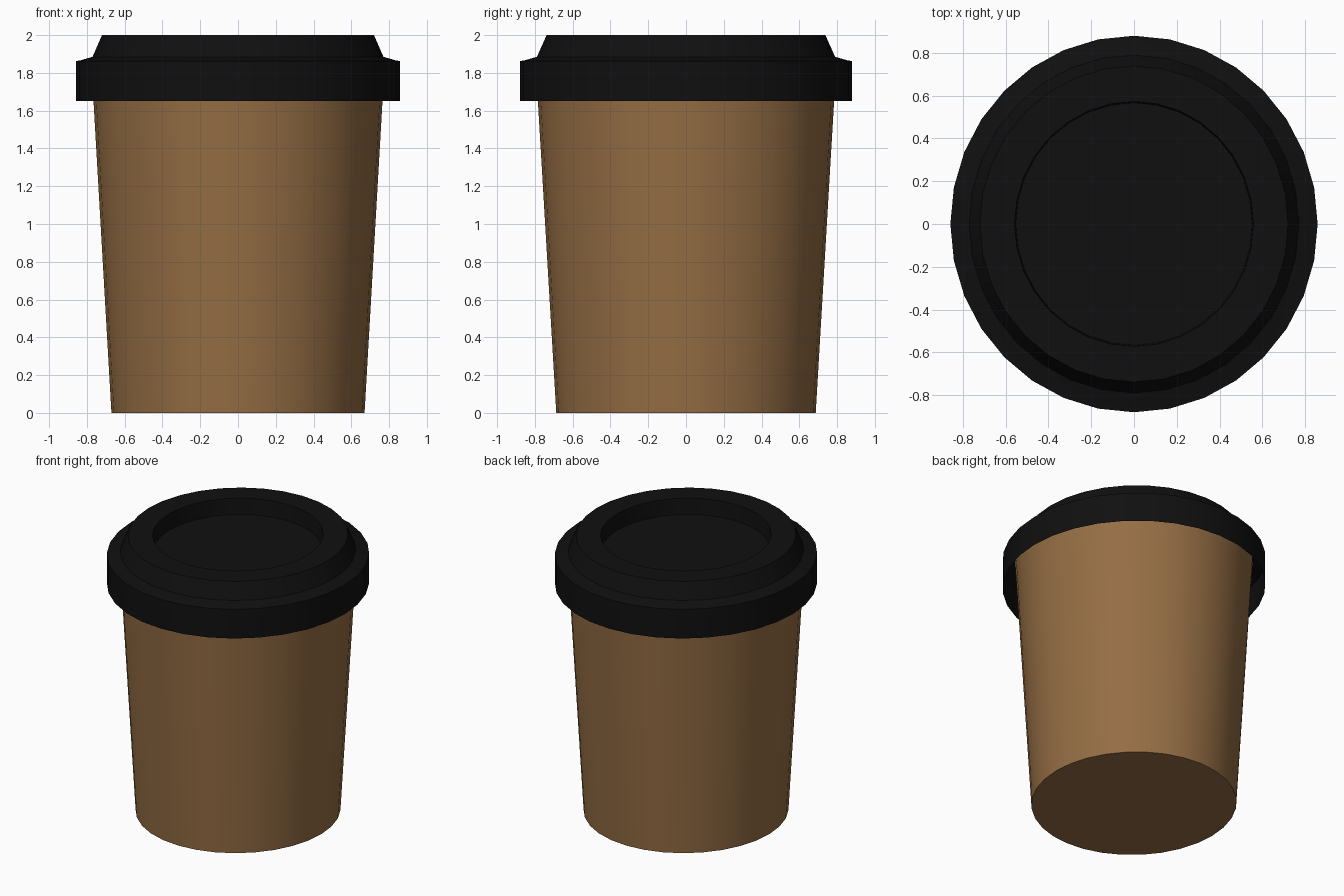
import bpy, bmesh, math

if "Cube" in bpy.data.objects:
    bpy.data.objects.remove(bpy.data.objects["Cube"])

SIDES = 32
ASPECT = 1.025  # depth is slightly larger than width


def material(name, rgb):
    mat = bpy.data.materials.new(name)
    mat.diffuse_color = (*rgb, 1)
    mat.use_nodes = True
    mat.node_tree.nodes["Principled BSDF"].inputs["Base Color"].default_value = mat.diffuse_color
    return mat


def lathe(name, profile, mat, cap_start=False, cap_end=False):
    """Turn a (radius, z) profile into a 32-sided, slightly oval body."""
    bm = bmesh.new()
    rings = []
    for r, z in profile:
        angles = [2 * math.pi * i / SIDES for i in range(SIDES)]
        rings.append([bm.verts.new((r * math.cos(a), r * ASPECT * math.sin(a), z))
                      for a in angles])
    for a, b in zip(rings, rings[1:]):
        for i in range(SIDES):
            j = (i + 1) % SIDES
            bm.faces.new((a[i], a[j], b[j], b[i]))
    if cap_start:
        bm.faces.new(rings[0][::-1])
    if cap_end:
        bm.faces.new(rings[-1])
    mesh = bpy.data.meshes.new(name)
    bm.to_mesh(mesh)
    bm.free()
    obj = bpy.data.objects.new(name, mesh)
    bpy.context.collection.objects.link(obj)
    mesh.materials.append(mat)
    bpy.ops.object.select_all(action='DESELECT')
    obj.select_set(True)
    bpy.context.view_layer.objects.active = obj
    bpy.ops.object.shade_smooth_by_angle(angle=math.radians(30))
    return obj


brown = material("brown_card", (0.30, 0.155, 0.058))
black = material("black_plastic", (0.005, 0.005, 0.005))

# Tapered cup with a closed base, running up inside the lid
lathe("cup", [(0.67, 0.0), (0.765, 1.65), (0.778, 1.86)], brown, cap_start=True)

# Lid shell: open skirt, shoulder, raised rim and sunken drinking surface
lathe("lid", [(0.858, 1.65), (0.858, 1.862), (0.832, 1.867), (0.77, 1.885),
              (0.72, 2.0), (0.558, 2.0), (0.552, 1.885)], black, cap_end=True)
